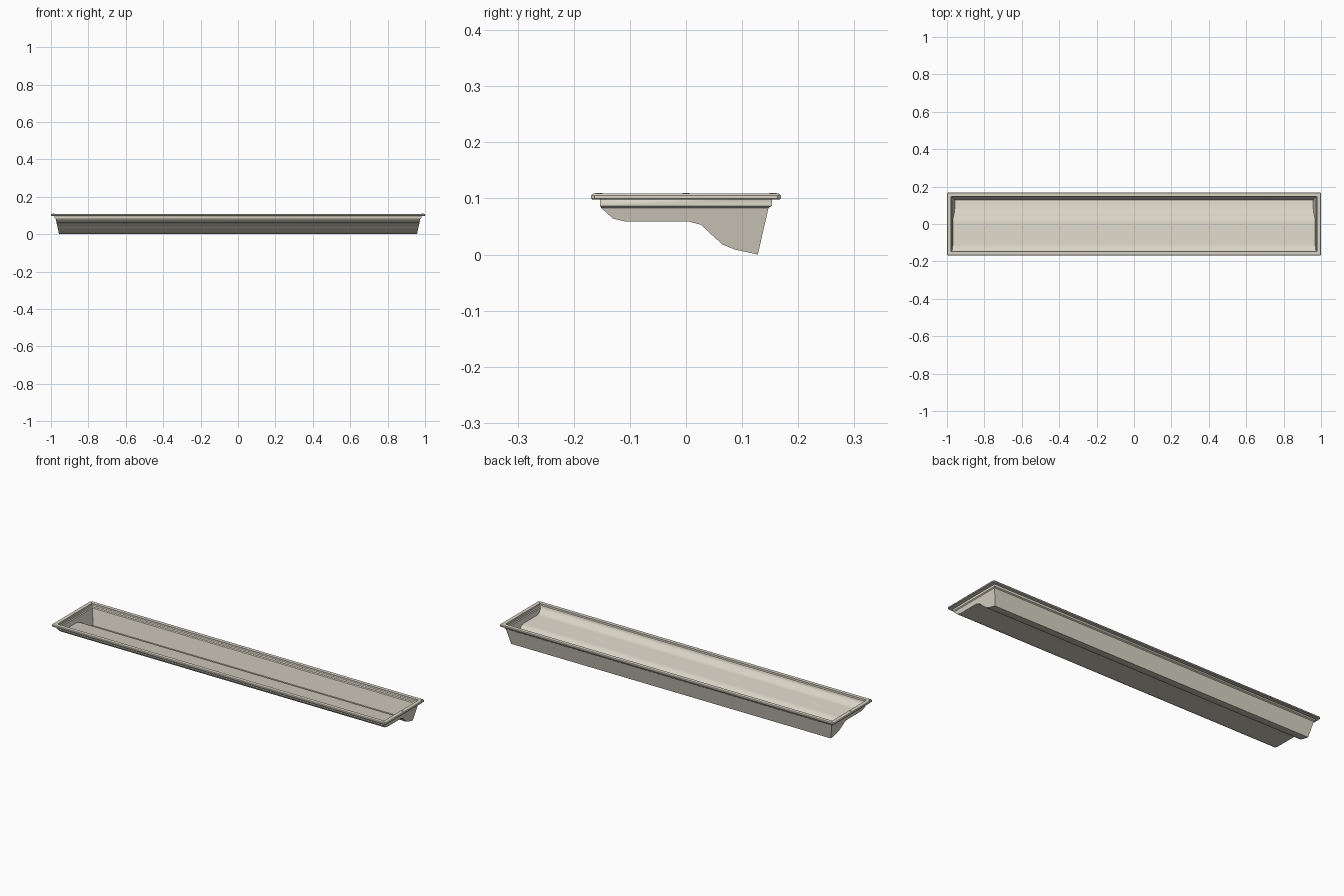
import bpy, bmesh

if "Cube" in bpy.data.objects:
    bpy.data.objects.remove(bpy.data.objects["Cube"])

mat = bpy.data.materials.new("warm_grey_beige")
mat.diffuse_color = (0.69, 0.655, 0.56, 1)
mat.use_nodes = True
mat.node_tree.nodes["Principled BSDF"].inputs["Base Color"].default_value = mat.diffuse_color


def finish(bm, name, smooth=True):
    me = bpy.data.meshes.new(name)
    bm.to_mesh(me)
    bm.free()
    ob = bpy.data.objects.new(name, me)
    bpy.context.collection.objects.link(ob)
    me.materials.append(mat)
    bpy.context.view_layer.objects.active = ob
    bpy.ops.object.select_all(action='DESELECT')
    ob.select_set(True)
    if smooth:
        bpy.ops.object.shade_smooth_by_angle(angle=0.6)
    return ob


def bridge(bm, a, b):
    n = len(a)
    for i in range(n):
        bm.faces.new((a[i], a[(i + 1) % n], b[(i + 1) % n], b[i]))


# Basin: stepped floor profile (y, z) spanning between two sloping ends
profile = [(-0.151, 0.083), (-0.13, 0.064), (-0.108, 0.059), (0.005, 0.059),
           (0.027, 0.053), (0.045, 0.036), (0.065, 0.018), (0.087, 0.009),
           (0.11, 0.004), (0.128, 0.0), (0.147, 0.083)]
bm = bmesh.new()
left, right = [
    [bm.verts.new((s * (0.957 + 0.018 * z / 0.083), y, z)) for y, z in profile]
    for s in (-1, 1)]
for i in range(len(profile) - 1):
    bm.faces.new((left[i], left[i + 1], right[i + 1], right[i]))
bm.faces.new(left)
bm.faces.new(right)

# Neck: small step outward, then straight up into the rim
loop = [left[0], right[0], right[-1], left[-1]]
for hx, hy, z in ((0.98, 0.153, 0.087), (0.98, 0.153, 0.1)):
    nxt = [bm.verts.new((sx * hx, sy * hy, z))
           for sx, sy in ((-1, -1), (1, -1), (1, 1), (-1, 1))]
    bridge(bm, loop, nxt)
    loop = nxt
bmesh.ops.recalc_face_normals(bm, faces=bm.faces)
bm.faces.ensure_lookup_table()
if bm.faces[2].normal.z > 0:
    bmesh.ops.reverse_faces(bm, faces=bm.faces)
basin = finish(bm, "basin")
shell = basin.modifiers.new("shell", 'SOLIDIFY')
shell.thickness = 0.002
shell.offset = -1

# Rim: closed section (inset, z) carried around a rectangle with clipped corners
bm = bmesh.new()
rings = []
for d, z in ((0.0, 0.1), (0.0, 0.105), (0.003, 0.1085), (0.0225, 0.1085),
             (0.0225, 0.098), (0.002, 0.098)):
    hx, hy, c = 1 - d, 0.169 - d, max(0.001, 0.006 - d * 0.3)
    pts = [(-hx + c, -hy), (hx - c, -hy), (hx, -hy + c), (hx, hy - c),
           (hx - c, hy), (-hx + c, hy), (-hx, hy - c), (-hx, -hy + c)]
    rings.append([bm.verts.new((x, y, z)) for x, y in pts])
for i in range(len(rings)):
    bridge(bm, rings[i], rings[(i + 1) % len(rings)])
bmesh.ops.recalc_face_normals(bm, faces=bm.faces)
finish(bm, "rim")

# Low studs on the short sides of the rim
for x in (-0.987, 0.987):
    for y in (-0.155, 0, 0.155):
        bpy.ops.mesh.primitive_cylinder_add(vertices=12, radius=0.006, depth=0.003,
                                            location=(x, y, 0.1085))
        stud = bpy.context.object
        stud.name = "rim_stud"
        stud.data.materials.append(mat)
